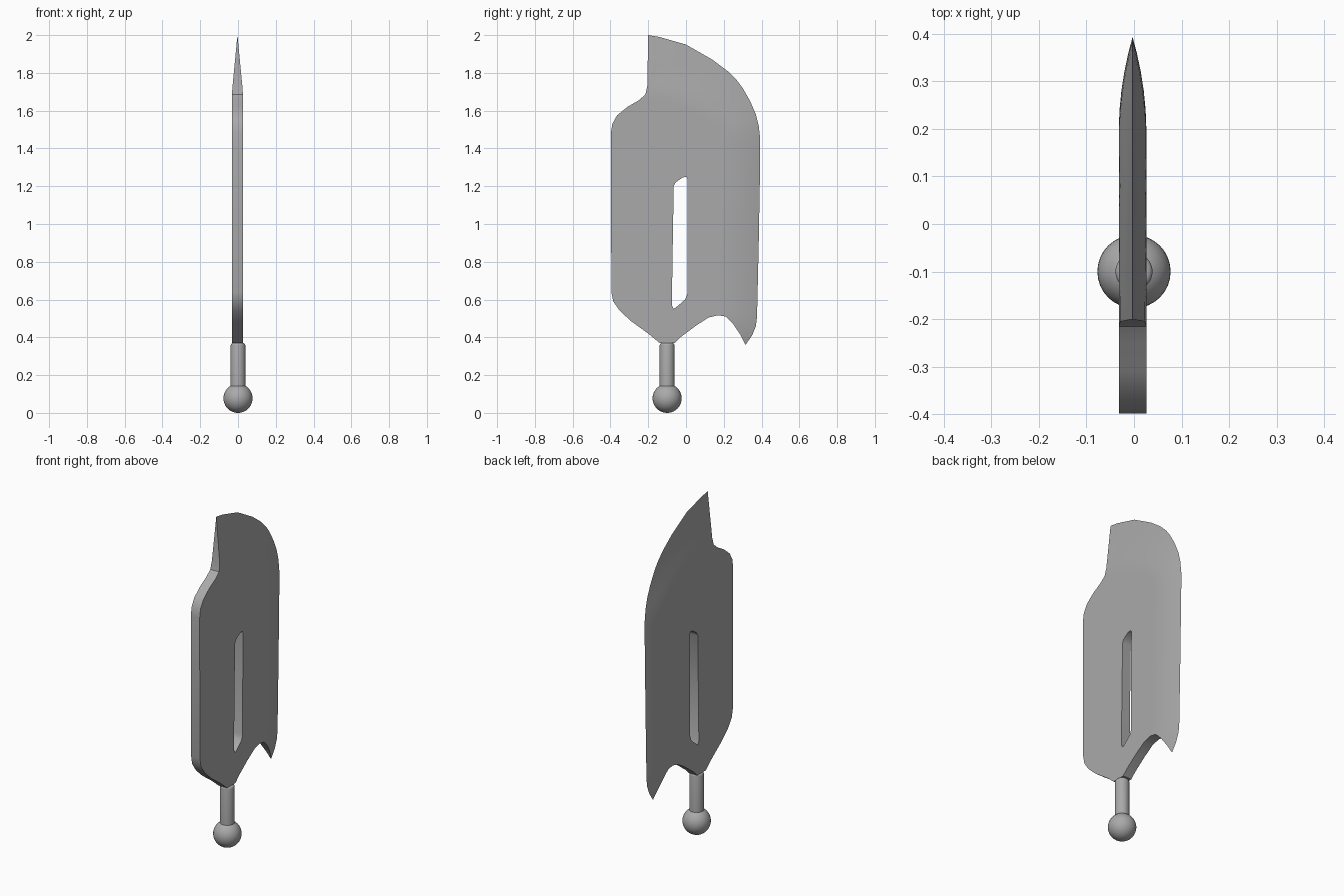
import bpy
import bmesh
import math
from mathutils import Vector
from mathutils.geometry import delaunay_2d_cdt, intersect_point_line

HALF_THICKNESS = 0.029
GRID_STEP = 0.04

if "Cube" in bpy.data.objects:
    bpy.data.objects.remove(bpy.data.objects["Cube"], do_unlink=True)

# Single grey metal
metal = bpy.data.materials.new("grey metal")
metal.use_nodes = True
grey = (0.40, 0.40, 0.40, 1.0)
metal.diffuse_color = grey
metal.node_tree.nodes["Principled BSDF"].inputs["Base Color"].default_value = grey


def points(pairs):
    return [Vector(pair) for pair in pairs]


# Blade outline in (y, z): the sharpened edge, then the blunt remainder
sharp_edge = points([
    (-.2, 2), (-.14, 1.99), (-.07, 1.97), (0, 1.95), (.07, 1.91), (.14, 1.87), (.22, 1.81),
    (.27, 1.76), (.3, 1.72), (.34, 1.65), (.37, 1.58), (.385, 1.52), (.393, 1.45),
    (.393, 1.35), (.385, .9), (.376, .51), (.37, .46), (.35, .41), (.315, .36)])
blunt_edge = points([
    (.29, .41), (.25, .47), (.21, .51), (.17, .517), (.12, .505), (.05, .46),
    (-.03, .4), (-.06, .37), (-.14, .37), (-.2, .42), (-.29, .485), (-.35, .54),
    (-.385, .59), (-.395, .64), (-.398, 1.48), (-.39, 1.53), (-.365, 1.575),
    (-.31, 1.62), (-.25, 1.655), (-.215, 1.685), (-.205, 1.73)])
outline = sharp_edge + blunt_edge
slot = points([
    (-.065, .55), (-.075, .57), (-.07, .9), (-.065, 1.2), (-.055, 1.22), (-.02, 1.245),
    (0, 1.25), (.008, 1.24), (.007, .63), (-.005, .6), (-.045, .565)])


def inside(p, loop):
    """Even-odd test of a point against a closed loop."""
    result = False
    for a, b in zip(loop, loop[1:] + loop[:1]):
        if (a.y > p.y) != (b.y > p.y):
            if p.x < a.x + (p.y - a.y) * (b.x - a.x) / (b.y - a.y):
                result = not result
    return result


def distance(p, path):
    """Shortest distance from a point to an open path."""
    best = math.inf
    for a, b in zip(path, path[1:]):
        near, t = intersect_point_line(p, a, b)
        near = a.lerp(b, min(1, max(0, t)))
        best = min(best, (p - Vector((near[0], near[1]))).length)
    return best


def half_thickness(p):
    """Rounded bevel along the back edge, long straight bevel along the top."""
    top = min(1, max(0, (p.y - 1.5) / 0.3))
    t = min(1, distance(p, sharp_edge) / (0.2 + 0.14 * top))
    rounded = 1 - (1 - t) ** 2
    return HALF_THICKNESS * (rounded + (t - rounded) * top)


def in_blade(p):
    return inside(p, outline) and not inside(p, slot)


def finish(name, bm, angle):
    mesh = bpy.data.meshes.new(name)
    bmesh.ops.recalc_face_normals(bm, faces=bm.faces)
    bm.to_mesh(mesh)
    bm.free()
    mesh.materials.append(metal)
    obj = bpy.data.objects.new(name, mesh)
    bpy.context.collection.objects.link(obj)
    bpy.ops.object.select_all(action="DESELECT")
    obj.select_set(True)
    bpy.context.view_layer.objects.active = obj
    bpy.ops.object.shade_smooth_by_angle(angle=math.radians(angle))
    return obj


def build_blade():
    # Triangulate the slotted outline with a grid of inner points
    loops = [outline, slot]
    flat, edges = [], []
    for loop in loops:
        start = len(flat)
        flat += loop
        edges += [(start + i, start + (i + 1) % len(loop)) for i in range(len(loop))]
    border = [loop + loop[:1] for loop in loops]
    for i in range(-10, 11):
        for j in range(8, 51):
            p = Vector((i, j)) * GRID_STEP
            if in_blade(p) and min(distance(p, b) for b in border) > GRID_STEP / 3:
                flat.append(p)
    verts, _, faces, *_ = delaunay_2d_cdt(flat, edges, [], 0, 1e-5)
    faces = [f for f in faces if in_blade(sum((verts[i] for i in f), Vector((0, 0))) / len(f))]

    # Two mirrored sides joined by walls along every open border
    bm = bmesh.new()
    heights = [half_thickness(p) for p in verts]
    sides = []
    for sign in (1, -1):
        sides.append([bm.verts.new((sign * h - 0.003, p.x, p.y)) for p, h in zip(verts, heights)])
        for f in faces:
            bm.faces.new([sides[-1][i] for i in f])
    used = {}
    for f in faces:
        for a, b in zip(f, f[1:] + f[:1]):
            key = tuple(sorted((a, b)))
            used[key] = used.get(key, 0) + 1
    right, left = sides
    for (a, b), count in used.items():
        if count == 1:
            bm.faces.new((right[a], right[b], left[b], left[a]))
    bmesh.ops.remove_doubles(bm, verts=bm.verts, dist=0.0005)
    bmesh.ops.delete(bm, geom=[v for v in bm.verts if not v.link_faces], context="VERTS")
    finish("blade", bm, 35)


def build_handle():
    # Straight stem with a softly rounded upper rim
    bm = bmesh.new()
    bmesh.ops.create_cone(bm, cap_ends=True, segments=32, radius1=0.039, radius2=0.039, depth=0.27)
    rim = [e for e in bm.edges if all(v.co.z > 0.1 for v in e.verts)]
    bmesh.ops.bevel(bm, geom=rim, offset=0.012, segments=3, affect="EDGES", profile=0.5)
    finish("handle", bm, 40).location = (0, -0.1, 0.235)

    # Ball pommel
    bm = bmesh.new()
    bmesh.ops.create_uvsphere(bm, u_segments=32, v_segments=20, radius=0.077)
    finish("pommel", bm, 60).location = (0, -0.1, 0.077)


build_blade()
build_handle()
